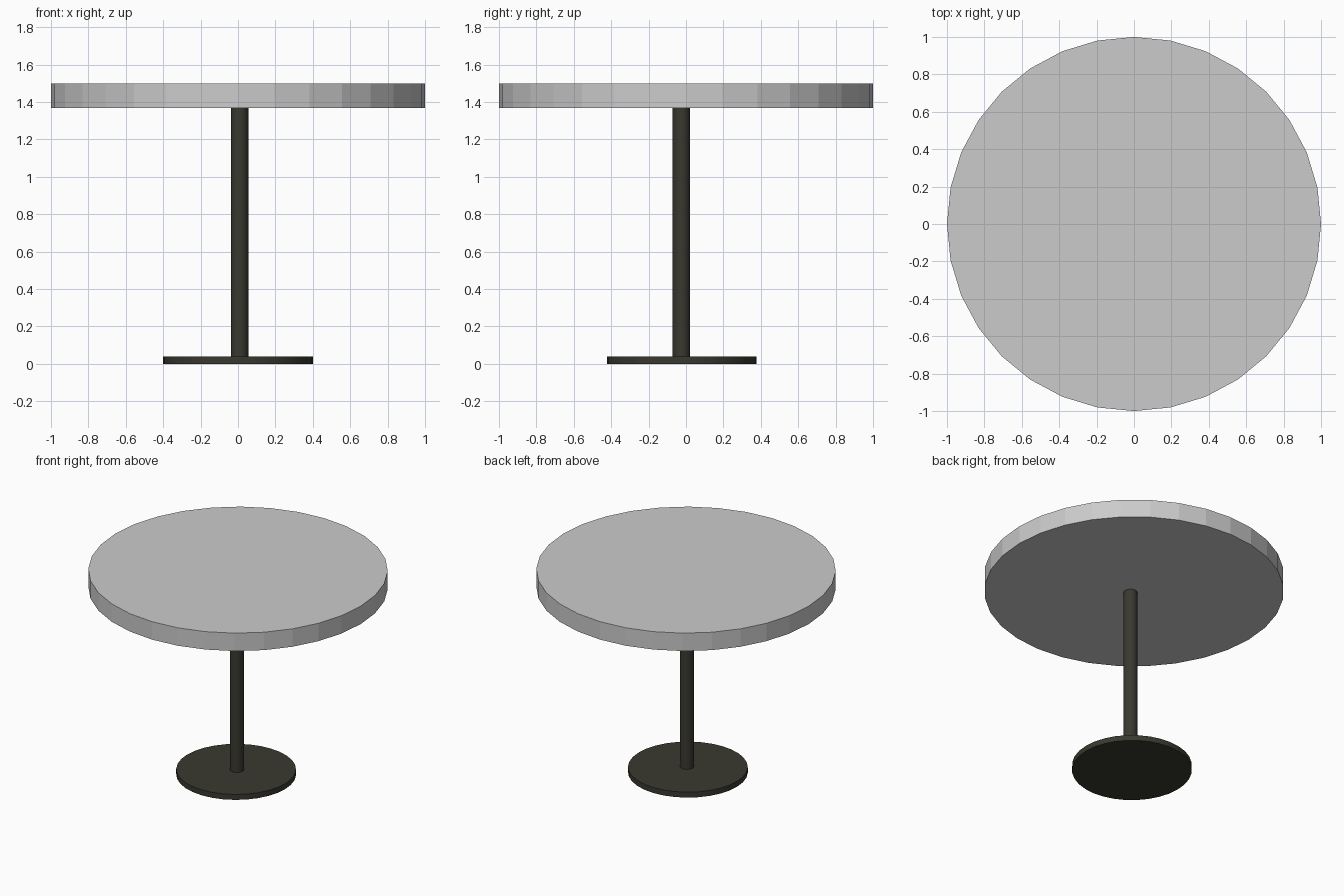
import bpy, math

if "Cube" in bpy.data.objects:
    bpy.data.objects.remove(bpy.data.objects["Cube"])


def material(name, rgb):
    m = bpy.data.materials.new(name)
    m.diffuse_color = (*rgb, 1.0)
    m.use_nodes = True
    m.node_tree.nodes["Principled BSDF"].inputs["Base Color"].default_value = m.diffuse_color
    return m


def disc(name, x, y, radius, z0, z1, mat, smooth):
    bpy.ops.mesh.primitive_cylinder_add(vertices=32, radius=radius, depth=z1 - z0,
                                        location=(x, y, (z0 + z1) / 2))
    ob = bpy.context.object
    ob.name = name
    ob.data.materials.append(mat)
    if smooth:
        bpy.ops.object.shade_smooth_by_angle(angle=math.radians(30))
    return ob


light_grey = material("light grey", (0.6, 0.6, 0.6))
dark_metal = material("dark metal", (0.041, 0.04, 0.029))

# Faceted round top
disc("table_top", 0, 0, 1.0, 1.368, 1.5, light_grey, False)
# Slim post, slightly off centre, and its round foot
disc("post", 0.009, -0.025, 0.046, 0.03, 1.37, dark_metal, True)
disc("foot", 0, -0.022, 0.4, 0.0, 0.04, dark_metal, True)
